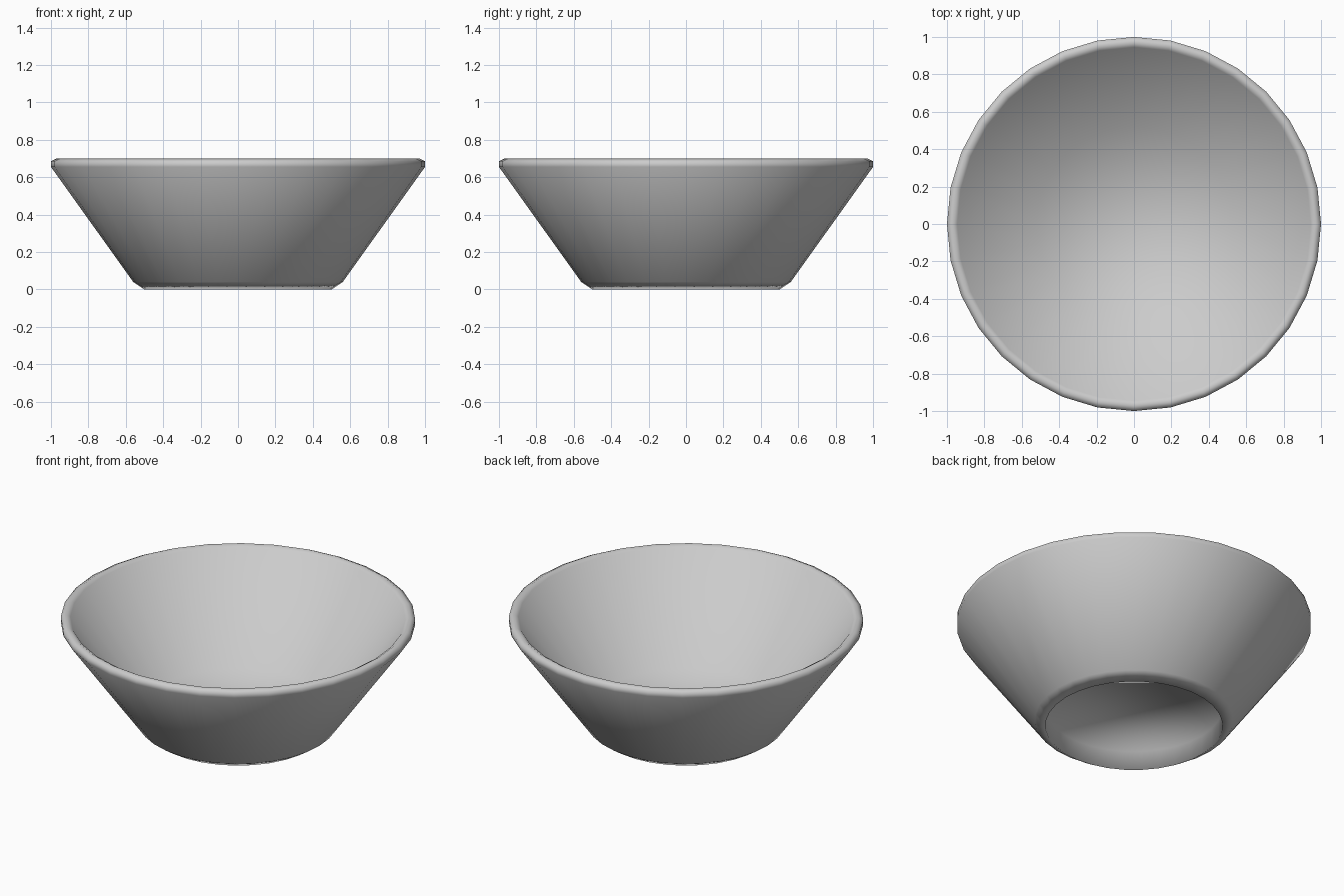
import bpy, bmesh, math

if "Cube" in bpy.data.objects:
    bpy.data.objects.remove(bpy.data.objects["Cube"])

SIDES = 32


def lathe(name, profile):
    """Spin an (r, z) profile round z; ends with r = None close with an n-gon."""
    bm = bmesh.new()
    rings = [[bm.verts.new((r * math.cos(2 * math.pi * i / SIDES),
                            r * math.sin(2 * math.pi * i / SIDES), z))
              for i in range(SIDES)] for r, z in profile]
    for a, b in zip(rings, rings[1:]):
        for i in range(SIDES):
            j = (i + 1) % SIDES
            bm.faces.new((a[i], a[j], b[j], b[i]))
    bm.faces.new(rings[0][::-1])
    bm.faces.new(rings[-1])
    bmesh.ops.recalc_face_normals(bm, faces=bm.faces)
    for f in bm.faces:
        f.smooth = True
    mesh = bpy.data.meshes.new(name)
    bm.to_mesh(mesh)
    bm.free()
    obj = bpy.data.objects.new(name, mesh)
    bpy.context.collection.objects.link(obj)
    return obj


# Bowl: recessed underside, foot, flared wall, rounded rim, inside wall, floor
lathe("bowl", [
    (0.50, 0.12), (0.50, 0.0),
    (0.56, 0.04), (1.0, 0.655),
    (1.0, 0.685), (0.97, 0.70),
    (0.945, 0.685), (0.52, 0.13),
])
